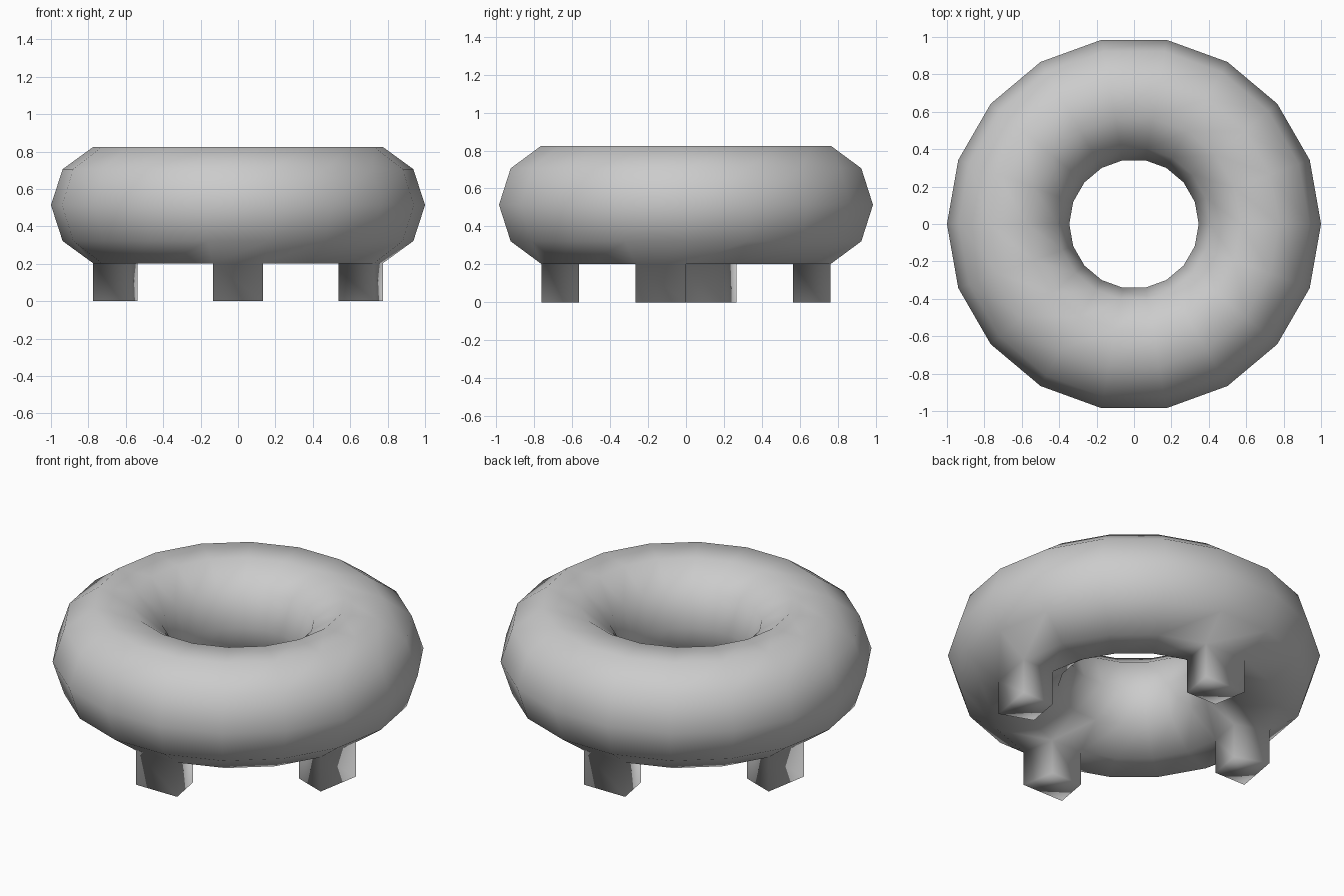
import bpy, bmesh, math

if "Cube" in bpy.data.objects:
    bpy.data.objects.remove(bpy.data.objects["Cube"])

R, r, Z = 0.673, 0.327, 0.514

# Ring body
bpy.ops.mesh.primitive_torus_add(major_segments=18, minor_segments=10,
                                 major_radius=R, minor_radius=r, location=(0, 0, 0))
ring = bpy.context.object
ring.name = "ring_with_feet"

bm = bmesh.new()
bm.from_mesh(ring.data)
bmesh.ops.translate(bm, verts=bm.verts, vec=(0, 0, Z))
bm.normal_update()

# Four feet pulled straight down from single underside faces
foot_angles = (90, 170, 270, 350)


def is_foot(face):
    c = face.calc_center_median()
    a = math.degrees(math.atan2(c.y, c.x)) % 360
    return face.normal.z < -0.95 and any(abs(a - f) < 2 for f in foot_angles)


feet = [f for f in bm.faces if is_foot(f)]
result = bmesh.ops.extrude_discrete_faces(bm, faces=feet)["faces"]
# Discrete extrusion detaches nothing: side walls stay joined to the ring
for face in result:
    for v in face.verts:
        v.co.z = 0

bmesh.ops.recalc_face_normals(bm, faces=bm.faces)
for face in bm.faces:
    face.smooth = True
bm.to_mesh(ring.data)
bm.free()
